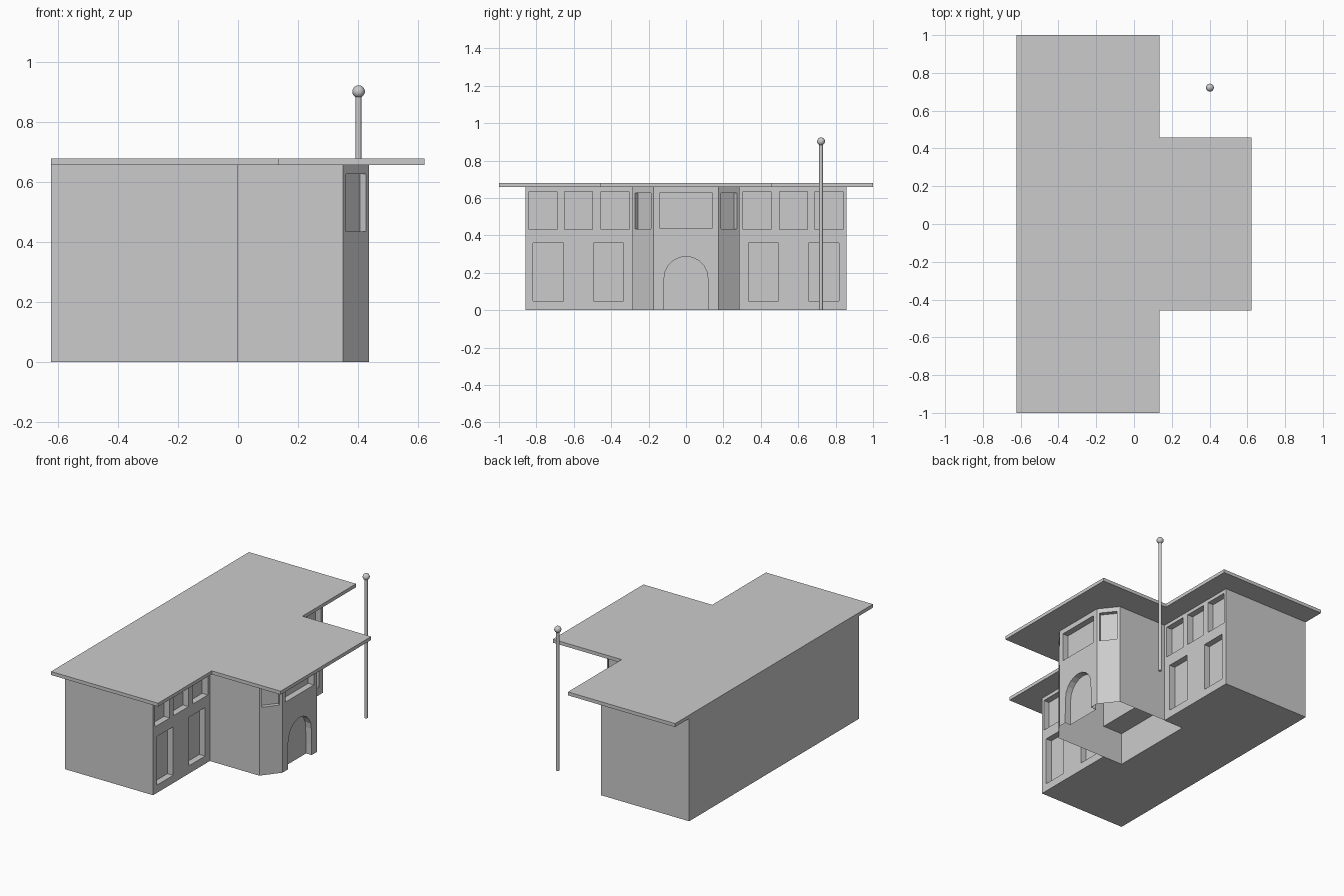
import bpy, bmesh, math
from mathutils import Matrix, Vector

if "Cube" in bpy.data.objects:
    bpy.data.objects.remove(bpy.data.objects["Cube"])

WALL_TOP = 0.657


def add_prism(bm, pts, vec):
    """Extrude a planar outline of 3D points along vec."""
    f = bm.faces.new([bm.verts.new(p) for p in pts])
    r = bmesh.ops.extrude_face_region(bm, geom=[f], use_keep_orig=True)
    verts = [v for v in r["geom"] if isinstance(v, bmesh.types.BMVert)]
    bmesh.ops.translate(bm, verts=verts, vec=vec)


def add_box(bm, x, y, z):
    add_prism(bm, [(x[0], y[0], z[0]), (x[1], y[0], z[0]),
                   (x[1], y[1], z[0]), (x[0], y[1], z[0])], (0, 0, z[1] - z[0]))


def finish(bm, name):
    bmesh.ops.recalc_face_normals(bm, faces=bm.faces[:])
    me = bpy.data.meshes.new(name)
    bm.to_mesh(me)
    bm.free()
    ob = bpy.data.objects.new(name, me)
    bpy.context.collection.objects.link(ob)
    return ob


def carve(ob, cutter):
    """Cut the recesses and bake the result."""
    m = ob.modifiers.new("recesses", 'BOOLEAN')
    m.operation, m.solver, m.object = 'DIFFERENCE', 'EXACT', cutter
    dg = bpy.context.evaluated_depsgraph_get()
    me = bpy.data.meshes.new_from_object(ob.evaluated_get(dg))
    ob.modifiers.clear()
    ob.data = me
    bpy.data.objects.remove(cutter)


# main block
bm = bmesh.new()
add_box(bm, (-0.623, 0.0), (-0.858, 0.858), (0, WALL_TOP))
main = finish(bm, "main_block")

# recessed windows of the main block, plus the hollow behind the entrance wing
cut = bmesh.new()
D = 0.04
for s in (-1, 1):
    for a, b in ((0.305, 0.455), (0.50, 0.65), (0.69, 0.84)):
        add_box(cut, (-D, 0.1), sorted((s * a, s * b)), (0.43, 0.635))
    for a, b in ((0.333, 0.495), (0.655, 0.818)):
        add_box(cut, (-D, 0.1), sorted((s * a, s * b)), (0.05, 0.36))
add_box(cut, (-0.14, 0.1), (-0.283, 0.283), (-0.1, 0.21))
carve(main, finish(cut, "main_cutter"))

# entrance wing with chamfered corners
bm = bmesh.new()
half = [(0.0, 0.285), (0.35, 0.285), (0.437, 0.175)]
outline = half + [(x, -y) for x, y in reversed(half)]
add_prism(bm, [(x, y, 0) for x, y in outline], (0, 0, WALL_TOP))
wing = finish(bm, "entrance_wing")

# wing recesses: centre window, arched door, chamfer windows
cut = bmesh.new()
add_box(cut, (0.437 - D, 0.5), (-0.143, 0.143), (0.44, 0.625))
arch = [(0.12, -0.1), (0.12, 0.06)]
arch += [(0.117 * math.cos(math.pi * i / 10), 0.17 + 0.117 * math.sin(math.pi * i / 10))
         for i in range(11)]
arch += [(-0.12, 0.06), (-0.12, -0.1)]
add_prism(cut, [(0.437 - D, y, z) for y, z in arch], (0.1, 0, 0))
for s in (-1, 1):
    n = Vector((0.784, 0.62 * s, 0))
    t = Vector((0.62, -0.784 * s, 0))
    c = Vector((0.3935, 0.23 * s, 0)) - n * 0.026
    pts = [c + t * u + Vector((0, 0, z)) for u, z in
           ((-0.053, 0.435), (0.053, 0.435), (0.053, 0.627), (-0.053, 0.627))]
    add_prism(cut, pts, n * 0.06)
carve(wing, finish(cut, "wing_cutter"))

# the wing is a shell: open below, behind and under the roof
bm = bmesh.new()
bm.from_mesh(wing.data)
hidden = []
for f in bm.faces:
    c = f.calc_center_median()
    if (abs(f.normal.z) > 0.9 and (c.z < 0.001 or c.z > WALL_TOP - 0.001)) or c.x < 0.001:
        hidden.append(f)
bmesh.ops.delete(bm, geom=hidden, context='FACES')
bm.to_mesh(wing.data)
bm.free()

# T-shaped roof slab
bm = bmesh.new()
half = [(-0.623, 1.0), (0.135, 1.0), (0.135, 0.458), (0.622, 0.458)]
outline = half + [(x, -y) for x, y in reversed(half)]
add_prism(bm, [(x, y, WALL_TOP) for x, y in outline], (0, 0, 0.022))
finish(bm, "roof")

# flagpole and ball finial
bm = bmesh.new()
bmesh.ops.create_cone(bm, cap_ends=True, segments=12, radius1=0.01, radius2=0.01,
                      depth=0.89, matrix=Matrix.Translation((0.402, 0.722, 0.445)))
finish(bm, "flagpole")
bm = bmesh.new()
bmesh.ops.create_uvsphere(bm, u_segments=16, v_segments=10, radius=0.021,
                          matrix=Matrix.Translation((0.402, 0.722, 0.902)))
ball = finish(bm, "flagpole_ball")
for p in ball.data.polygons:
    p.use_smooth = True
